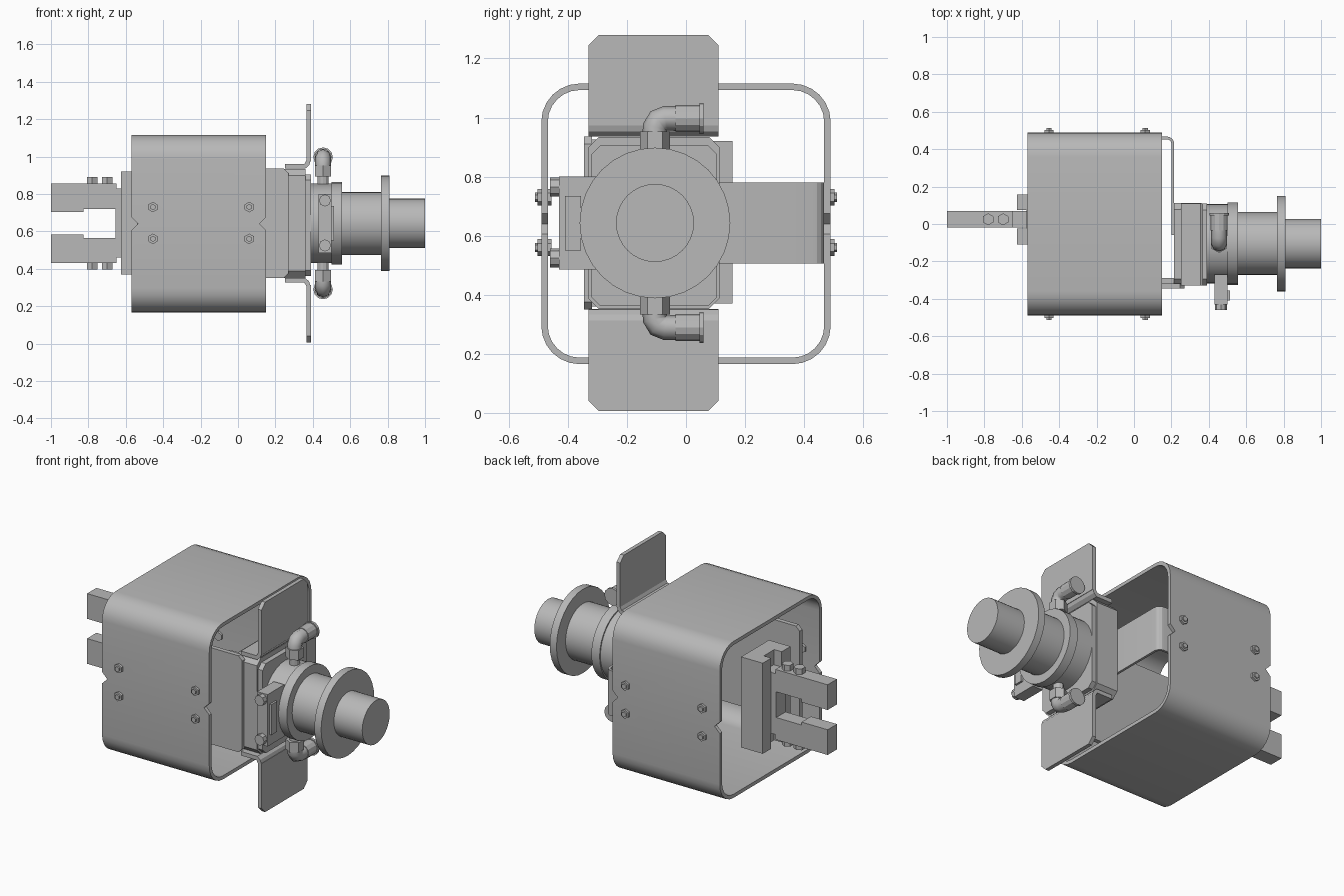
import bpy, bmesh, math
from mathutils import Vector, Matrix

cube = bpy.data.objects.get("Cube")
if cube:
    bpy.data.objects.remove(cube, do_unlink=True)

grey = bpy.data.materials.new("mid grey metal")
grey.use_nodes = True
GREY = (0.48, 0.48, 0.48, 1)
grey.diffuse_color = GREY
grey.node_tree.nodes["Principled BSDF"].inputs["Base Color"].default_value = GREY

CY, CZ = -0.105, 0.643   # axis of the drive


def finish(name, bm):
    bmesh.ops.recalc_face_normals(bm, faces=bm.faces)
    mesh = bpy.data.meshes.new(name)
    bm.to_mesh(mesh)
    bm.free()
    mesh.materials.append(grey)
    ob = bpy.data.objects.new(name, mesh)
    bpy.context.collection.objects.link(ob)
    return ob


def smooth(ob):
    bpy.ops.object.select_all(action='DESELECT')
    ob.select_set(True)
    bpy.context.view_layer.objects.active = ob
    bpy.ops.object.shade_smooth_by_angle(angle=math.radians(20))


def prism(name, points, axis, lo, hi):
    """Extrude a 2D outline along an axis; outline uses the other two in order."""
    def place(p, t):
        c = list(p)
        c.insert("xyz".index(axis), t)
        return c
    bm = bmesh.new()
    face = bm.faces.new([bm.verts.new(place(p, lo)) for p in points])
    new = bmesh.ops.extrude_face_region(bm, geom=[face])["geom"]
    shift = Vector(place((0, 0), hi - lo))
    bmesh.ops.translate(bm, vec=shift, verts=[v for v in new if isinstance(v, bmesh.types.BMVert)])
    return finish(name, bm)


def box(name, x, y, z):
    return prism(name, [(x[0], y[0]), (x[1], y[0]), (x[1], y[1]), (x[0], y[1])], 'z', *z)


def rod(name, start, end, radius, sides=24):
    a, b = Vector(start), Vector(end)
    d = b - a
    m = Matrix.Translation((a + b) / 2) @ d.to_track_quat('Z', 'Y').to_matrix().to_4x4()
    bm = bmesh.new()
    bmesh.ops.create_cone(bm, cap_ends=True, segments=sides, radius1=radius,
                          radius2=radius, depth=d.length, matrix=m)
    return finish(name, bm)


def rounded(hw, hh, r, steps=6):
    pts = []
    for q, (sx, sy) in enumerate([(1, 1), (-1, 1), (-1, -1), (1, -1)]):
        for i in range(steps + 1):
            a = math.pi / 2 * (q + i / steps)
            pts.append((sx * (hw - r) + r * math.cos(a), sy * (hh - r) + r * math.sin(a)))
    return pts


def chamfered(y0, y1, z0, z1, c):
    return [(y0 + c, z0), (y1 - c, z0), (y1, z0 + c), (y1, z1 - c),
            (y1 - c, z1), (y0 + c, z1), (y0, z1 - c), (y0, z0 + c)]


# Open rounded guard sleeve
bm = bmesh.new()
rings = []
for x, inset in [(-0.57, 0), (0.15, 0), (0.15, 0.022), (-0.57, 0.022)]:
    rings.append([bm.verts.new((x, y, z + 0.64)) for y, z in
                  rounded(0.49 - inset, 0.475 - inset, 0.13 - inset)])
for k in range(4):
    a, b = rings[k], rings[(k + 1) % 4]
    for i in range(len(a)):
        j = (i + 1) % len(a)
        bm.faces.new((a[i], a[j], b[j], b[i]))
sleeve = finish("guard_sleeve", bm)

# V notches at the sleeve ends
for i, x in enumerate((-0.57, 0.15)):
    cutter = prism("notch_cutter", [(x - 0.035, 0.64), (x, 0.605), (x + 0.035, 0.64), (x, 0.675)],
                   'y', -0.6, 0.6)
    cutter.hide_render = True
    cutter.hide_viewport = True
    mod = sleeve.modifiers.new("notch", 'BOOLEAN')
    mod.operation = 'DIFFERENCE'
    mod.solver = 'EXACT'
    mod.object = cutter
    bpy.context.view_layer.objects.active = sleeve
    cutter.hide_viewport = False
    bpy.ops.object.modifier_apply(modifier=mod.name)
    bpy.data.objects.remove(cutter, do_unlink=True)
smooth(sleeve)

# Sleeve screws
for side in (-1, 1):
    for x in (-0.455, 0.06):
        for z in (0.56, 0.73):
            rod("sleeve_screw", (x, side * 0.455, z), (x, side * 0.503, z), 0.028, 6)
            rod("screw_tip", (x, side * 0.50, z), (x, side * 0.512, z), 0.016, 6)

# Bent strap joining the sleeve to the drive
R = 0.04
arc = [(math.sin(a), math.cos(a)) for a in (math.pi / 8 * i for i in range(5))]
outer = [(0.175 + R * s, 0.428 + R * c) for s, c in arc]
inner = [(0.175 + (R - 0.015) * s, 0.428 + (R - 0.015) * c) for s, c in arc]
strap = prism("bent_strap", [(-0.02, 0.468)] + outer + [(0.215, -0.06), (0.2, -0.06)]
              + inner[::-1] + [(-0.02, 0.453)], 'z', 0.505, 0.78)
smooth(strap)

# Side panel and drive housing
prism("side_panel", chamfered(-0.54, 0.27, 0.35, 0.935, 0.025), 'y', -0.345, -0.318)
box("panel_flange", (0.15, 0.215), (-0.32, -0.29), (0.36, 0.925))
prism("housing", chamfered(-0.33, 0.113, 0.352, 0.934, 0.035), 'x', 0.215, 0.36)
prism("housing_cover", chamfered(-0.32, 0.105, 0.362, 0.905, 0.03), 'x', 0.36, 0.39)

# Upper and lower bent mounting brackets
for s in (1, -1):
    def zz(h):
        return CZ + s * h
    bend = [(0.388, 0.335), (0.38, 0.31), (0.36, 0.293)]
    prism("bracket_foot", [(x, zz(h)) for x, h in
                           [(0.25, 0.292), (0.25, 0.317), (0.355, 0.317), (0.365, 0.335)] + bend],
          'y', -0.33, 0.11)
    prism("bracket_plate", [(y, zz(h)) for y, h in
                            [(-0.33, 0.33), (0.11, 0.33), (0.11, 0.602), (0.075, 0.637),
                             (-0.295, 0.637), (-0.33, 0.602)]], 'x', 0.365, 0.389)

# Stepped drive cylinder
for name, x0, x1, r in [("drive_collar", 0.38, 0.5, 0.212), ("collar_rim", 0.5, 0.555, 0.22),
                        ("drive_barrel", 0.55, 0.77, 0.168), ("flange_disc", 0.765, 0.81, 0.255),
                        ("output_shaft", 0.805, 1.0, 0.132)]:
    smooth(rod(name, (x0, CY, CZ), (x1, CY, CZ), r, 32))

# Elbow hose fittings above and below
FX = 0.455
for s in (1, -1):
    def at(y, h):
        return (FX, y, CZ + s * h)
    rod("fitting_stem", at(CY, 0.2), at(CY, 0.26), 0.03, 12)
    rod("fitting_nut", at(CY, 0.25), at(CY, 0.31), 0.05, 6)
    curve = bpy.data.curves.new("fitting_elbow", 'CURVE')
    curve.dimensions = '3D'
    curve.bevel_depth = 0.042
    curve.bevel_resolution = 2
    curve.use_fill_caps = True
    path = [(CY, 0.305), (CY, 0.325), (CY + 0.012, 0.346), (CY + 0.035, 0.354), (-0.03, 0.354)]
    spline = curve.splines.new('POLY')
    spline.points.add(len(path) - 1)
    for p, (y, h) in zip(spline.points, path):
        p.co = (*at(y, h), 1)
    curve.materials.append(grey)
    elbow = bpy.data.objects.new("fitting_elbow", curve)
    bpy.context.collection.objects.link(elbow)
    rod("fitting_sleeve", at(-0.035, 0.354), at(0.05, 0.354), 0.045, 12)
    rod("fitting_lip", at(0.045, 0.354), at(0.06, 0.354), 0.052, 12)

# Side plug on the collar
box("side_plug", (0.43, 0.5), (-0.43, -0.27), (0.485, 0.8))
box("plug_cover", (0.5, 0.512), (-0.41, -0.355), (0.55, 0.735))
for z in (0.525, 0.765):
    rod("plug_port", (0.465, -0.46, z), (0.465, -0.42, z), 0.032, 8)

# Grooved gripper body
prism("gripper_body", [(-0.625, -0.11), (-0.48, -0.11), (-0.48, 0.157), (-0.625, 0.157),
                       (-0.625, 0.075), (-0.575, 0.075), (-0.575, -0.025), (-0.625, -0.025)],
      'z', 0.37, 0.92)
box("gripper_slide", (-0.655, -0.57), (-0.02, 0.07), (0.46, 0.83))

# Two gripper jaws with bolts
for s in (1, -1):
    prism("gripper_jaw", [(x, CZ + s * h) for x, h in
                          [(-1, 0.06), (-0.825, 0.06), (-0.825, 0.078), (-0.65, 0.078),
                           (-0.65, 0.213), (-1, 0.213)]], 'y', -0.02, 0.07)
    for x in (-0.78, -0.7):
        rod("jaw_bolt", (x, 0.025, CZ + s * 0.2), (x, 0.025, CZ + s * 0.247), 0.032, 6)
